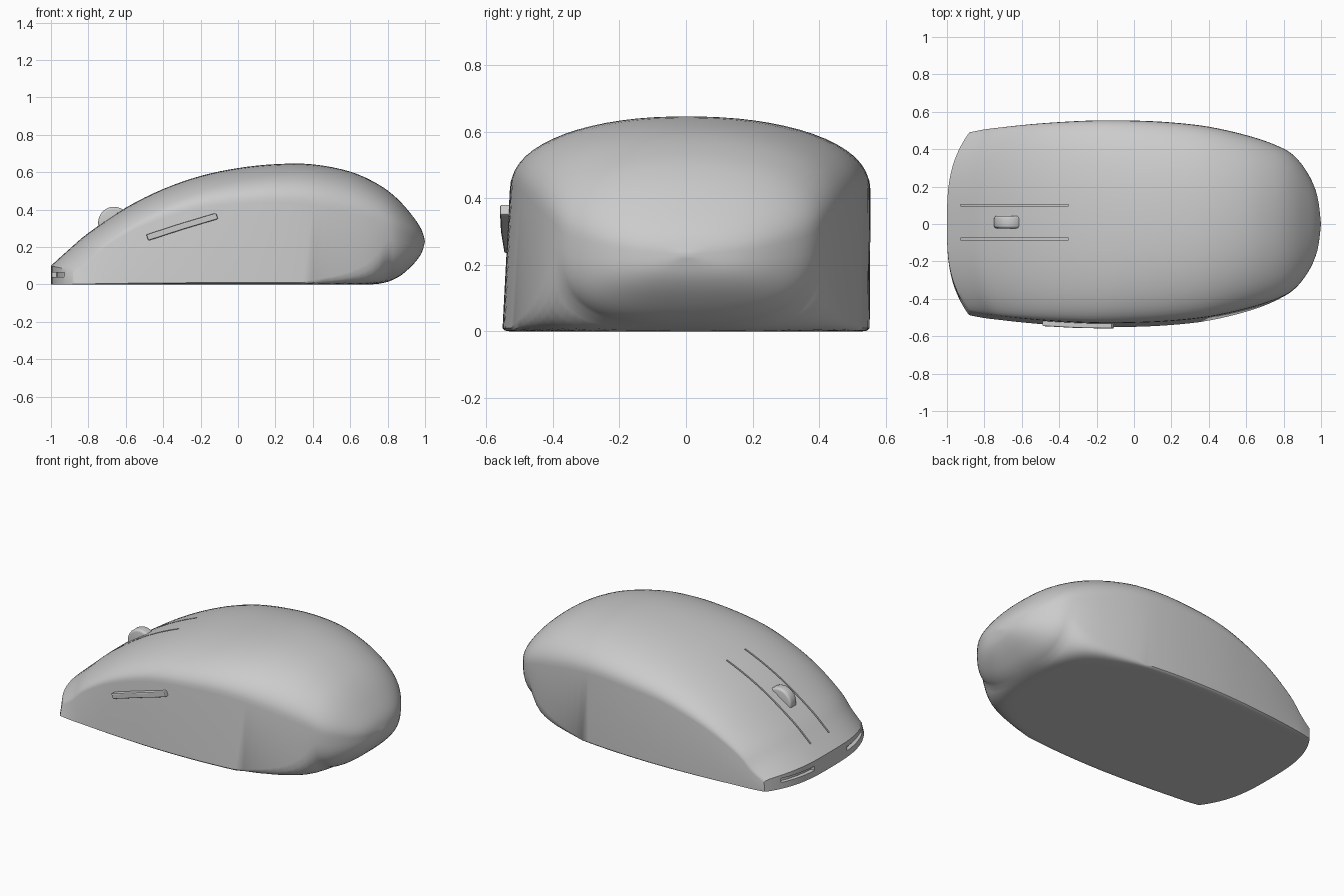
import bpy, bmesh, math
from mathutils import Vector

if "Cube" in bpy.data.objects:
    bpy.data.objects.remove(bpy.data.objects["Cube"])

# Stations along the body: x, half width, top, side-wall height, underside
STATIONS = [
    (-1.0, .490, .100, .060, 0), (-.9, .505, .190, .110, 0), (-.8, .515, .275, .190, 0),
    (-.6, .533, .410, .290, 0), (-.4, .546, .510, .360, 0), (-.2, .554, .580, .410, 0),
    (0, .553, .622, .430, 0), (.2, .543, .643, .440, 0), (.4, .520, .642, .425, 0),
    (.6, .475, .603, .380, 0), (.75, .425, .535, .335, .003), (.85, .370, .460, .290, .035),
    (.93, .270, .370, .260, .100), (.98, .150, .295, .240, .165), (1, 0, .23, .23, .23)]
STEPS, N, CROWN = 4, 16, 2.2


def spline(rows, steps):
    out = []
    for i in range(len(rows) - 1):
        a, b, c, d = (Vector(rows[min(max(i + k, 0), len(rows) - 1)]) for k in (-1, 0, 1, 2))
        for s in range(steps):
            t = s / steps
            out.append(.5 * (2 * b + (c - a) * t + (2 * a - 5 * b + 4 * c - d) * t * t
                             + (3 * b - a - 3 * c + d) * t ** 3))
    return out + [Vector(rows[-1])]


def add_mesh(name, bm, smooth=True):
    bmesh.ops.recalc_face_normals(bm, faces=bm.faces)
    mesh = bpy.data.meshes.new(name)
    bm.to_mesh(mesh)
    bm.free()
    ob = bpy.data.objects.new(name, mesh)
    bpy.context.collection.objects.link(ob)
    if smooth:
        bpy.ops.object.select_all(action='DESELECT')
        ob.select_set(True)
        bpy.context.view_layer.objects.active = ob
        bpy.ops.object.shade_smooth_by_angle(angle=math.radians(35))
    return ob


def sweep(name, points, a, b, smooth=False):
    """Box-section bar along points, with half-extent vectors a and b."""
    bm = bmesh.new()
    a, b = Vector(a), Vector(b)
    rings = [[bm.verts.new(Vector(p) + o) for o in (a + b, a - b, -a - b, b - a)] for p in points]
    for r, q in zip(rings, rings[1:]):
        for i in range(4):
            bm.faces.new((r[i], r[(i + 1) % 4], q[(i + 1) % 4], q[i]))
    bm.faces.new(rings[0])
    bm.faces.new(rings[-1][::-1])
    return add_mesh(name, bm, smooth)


def front_bow(x, f):
    return .12 * min(x, 0) ** 2 * abs(f) ** 3


def ring(sec):
    x, w, top, side, low = sec
    w = max(w, 0)
    p = 60 - 57 * min(max((x - .35) / .45, 0), 1) ** .35     # underside edge gets rounder at the rear
    pts = []
    for k in list(range(-N, N + 1)) + list(range(N - 1, -N, -1)):
        upper = len(pts) <= 2 * N
        f = math.sin(k / N * math.pi / 2)
        e = CROWN if upper else p
        bulge = max(1 - abs(f) ** e, 0) ** (1 / e)
        z = side + (top - side) * bulge if upper else side - (side - low) * bulge
        y = f * w
        if y < 0:                                             # button-side wall leans inward
            y *= 1 - .045 * min(z / side, 1)
        pts.append((x + front_bow(x, f), y, max(z, 0)))
    return pts


# Body shell
sections = spline(STATIONS, STEPS)
bm = bmesh.new()
rings = [[bm.verts.new(p) for p in ring(s)] for s in sections]
M = len(rings[0])
for r, q in zip(rings, rings[1:]):
    for i in range(M):
        bm.faces.new((r[i], r[(i + 1) % M], q[(i + 1) % M], q[i]))
first = rings[0]
for i in range(2 * N):                                        # bowed front face
    quad = [first[i], first[i + 1], first[(M - i - 1) % M], first[(M - i) % M]]
    bm.faces.new(list(dict.fromkeys(quad)))
bmesh.ops.remove_doubles(bm, verts=bm.verts, dist=.0005)
bmesh.ops.dissolve_degenerate(bm, edges=bm.edges, dist=.0001)
body = add_mesh("mouse_body", bm)

# Cutters: two grooves beside the wheel and two slots in the front face
line = [s for s in sections if -.94 < s[0] < -.34]
cutters = []
for y in (.1, -.08):
    cutters.append(sweep("groove_cutter", [(s[0], y, s[2] + .005) for s in line],
                         (0, .005, 0), (0, 0, .018)))
for side in (-1, 1):
    path = [(-1 + front_bow(-1, y / .49), side * y, .052) for y in (.16, .22, .28, .34, .4)]
    cutters.append(sweep("slot_cutter", path, (.025, 0, 0), (0, 0, .013)))
for c in cutters:
    c.hide_render = True
    c.hide_set(True)
    mod = body.modifiers.new("cut", 'BOOLEAN')
    mod.operation = 'DIFFERENCE'
    mod.solver = 'EXACT'
    mod.object = c

# Side button
button = sweep("side_button", [(-.485, -.522, .25), (-.3, -.532, .31), (-.112, -.535, .366)],
               (0, .024, 0), (-.006, 0, .016))
bev = button.modifiers.new("soft_edges", 'BEVEL')
bev.width = .006
bev.segments = 2

# Scroll wheel
bm = bmesh.new()
bmesh.ops.create_cone(bm, cap_ends=True, segments=32, radius1=.085, radius2=.085, depth=.066)
rims = [e for e in bm.edges if abs(e.verts[0].co.z - e.verts[1].co.z) < 1e-5]
bmesh.ops.bevel(bm, geom=rims, offset=.014, segments=3, profile=.5, affect='EDGES')
wheel = add_mesh("scroll_wheel", bm)
wheel.location = (-.663, .01, .33)
wheel.rotation_euler = (math.pi / 2, 0, 0)
